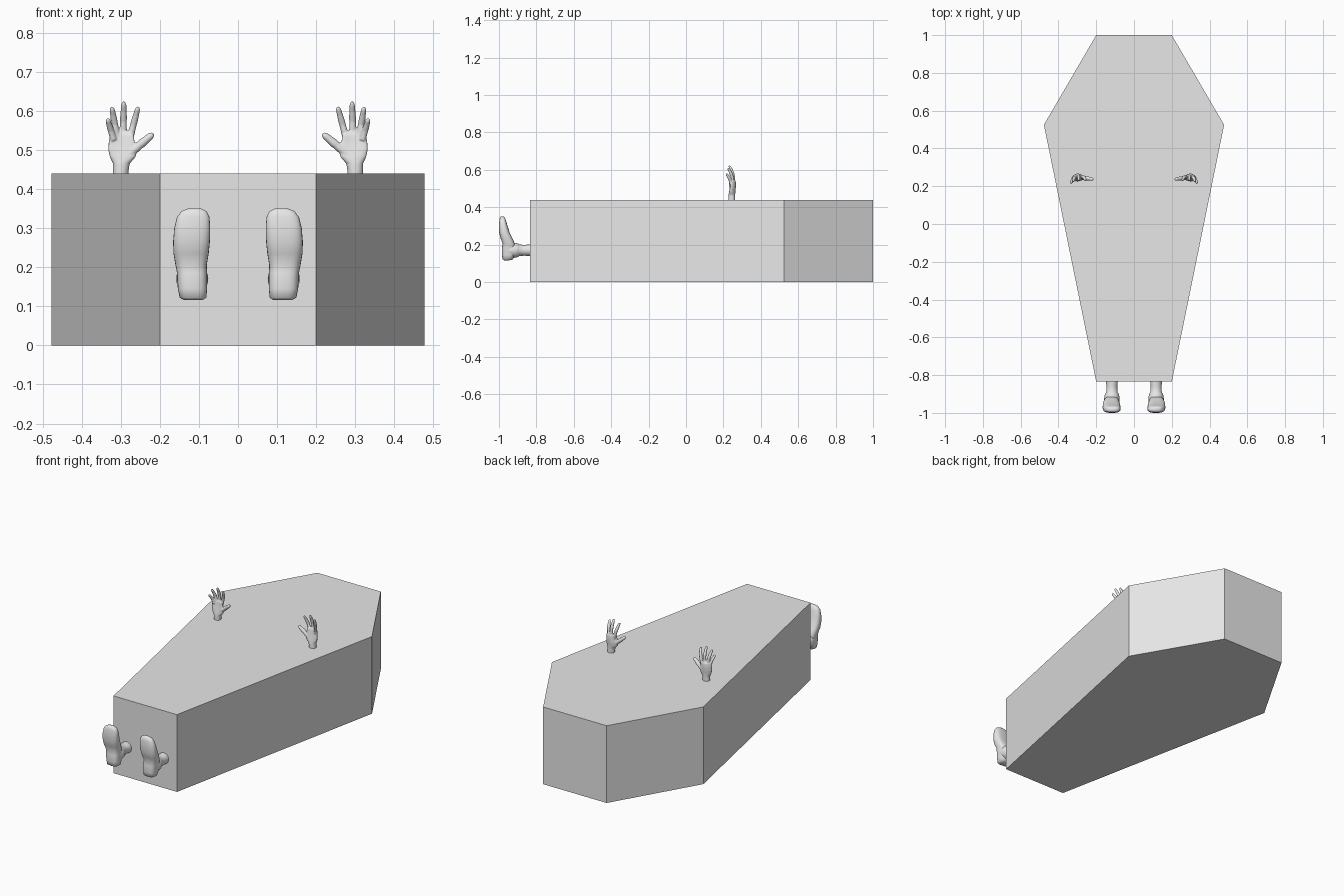
import bpy, bmesh
from math import cos, sin, pi, copysign
from mathutils import Vector

cube = bpy.data.objects.get("Cube")
if cube:
    bpy.data.objects.remove(cube, do_unlink=True)

grey = bpy.data.materials.new("plain_grey")
grey.use_nodes = True
grey.diffuse_color = (0.8, 0.8, 0.8, 1)
grey.node_tree.nodes["Principled BSDF"].inputs["Base Color"].default_value = (0.8, 0.8, 0.8, 1)


def finish(name, bm, smooth_angle=None):
    bmesh.ops.recalc_face_normals(bm, faces=bm.faces)
    mesh = bpy.data.meshes.new(name)
    bm.to_mesh(mesh)
    bm.free()
    mesh.materials.append(grey)
    obj = bpy.data.objects.new(name, mesh)
    bpy.context.collection.objects.link(obj)
    if smooth_angle:
        bpy.ops.object.select_all(action='DESELECT')
        obj.select_set(True)
        bpy.context.view_layer.objects.active = obj
        bpy.ops.object.shade_smooth_by_angle(angle=smooth_angle)
    return obj


def loft(bm, rings):
    """Skin a list of closed rings of points and cap both ends."""
    loops = [[bm.verts.new(p) for p in ring] for ring in rings]
    n = len(loops[0])
    for a, b in zip(loops, loops[1:]):
        for i in range(n):
            j = (i + 1) % n
            bm.faces.new((a[i], a[j], b[j], b[i]))
    bm.faces.new(loops[0])
    bm.faces.new(loops[-1])


def section(x0, x1, y0, y1, z, power=1.0, cup=0.0, n=28):
    """Rounded horizontal section; cup bends its sides forward."""
    pts = []
    for i in range(n):
        c, s = cos(2 * pi * i / n), sin(2 * pi * i / n)
        dx = copysign(abs(c) ** power, c)
        dy = copysign(abs(s) ** power, s)
        pts.append(Vector(((x0 + x1) / 2 + dx * (x1 - x0) / 2,
                           (y0 + y1) / 2 + dy * (y1 - y0) / 2 - cup * dx * dx, z)))
    return pts


def tube(bm, path, radii, n=14):
    """Round tapered tube along a path."""
    path = [Vector(p) for p in path]
    rings = []
    for i, (p, r) in enumerate(zip(path, radii)):
        t = (path[min(i + 1, len(path) - 1)] - path[max(i - 1, 0)]).normalized()
        u = t.cross(Vector((0.1, 1, 0.2))).normalized()
        if abs(t.y) > 0.9:
            u = Vector((1, 0, 0))
        v = t.cross(u).normalized()
        rings.append([p + r * (cos(2 * pi * k / n) * u + sin(2 * pi * k / n) * v) for k in range(n)])
    loft(bm, rings)


def finger(bm, base, tip, radius, bow):
    """Finger curling forward, with a rounded tip."""
    base, tip = Vector(base), Vector(tip)
    path, radii = [], []
    for t, r in ((0, 1), (.2, 1), (.45, .93), (.55, .97), (.75, .85),
                 (.9, .75), (.96, .55), (1, .2)):
        path.append(base.lerp(tip, t) + Vector((0, bow * sin(pi * t), 0)))
        radii.append(radius * r)
    tube(bm, path, radii)


def mirror_x(bm):
    for v in bm.verts:
        v.co.x = -v.co.x


# Coffin: six-sided prism
outline = [(-.2, 1), (.2, 1), (.477, .525), (.2, -.835), (-.2, -.835), (-.477, .525)]
bm = bmesh.new()
loft(bm, [[Vector((x, y, z)) for x, y in outline] for z in (0, .44)])
finish("coffin", bm)

# Shoe sections: x0, x1, y0, y1, z from heel to toe
SHOE = [(-.138, -.090, -.972, -.945, .116), (-.149, -.081, -.981, -.925, .122),
        (-.154, -.079, -.984, -.915, .145), (-.156, -.079, -.984, -.911, .185),
        (-.160, -.080, -.980, -.915, .205), (-.165, -.075, -.992, -.928, .235),
        (-.166, -.072, -.999, -.943, .265), (-.163, -.071, -1.0, -.954, .300),
        (-.156, -.073, -.998, -.962, .328), (-.145, -.080, -.995, -.967, .343),
        (-.128, -.094, -.990, -.973, .350)]

# Fingers: base, tip, radius, backward bow
FINGERS = [((-.318, .240, .525), (-.334, .214, .580), .0085, .006),
           ((-.309, .248, .530), (-.323, .224, .610), .0090, .008),
           ((-.294, .253, .530), (-.292, .230, .624), .0092, .009),
           ((-.278, .250, .525), (-.255, .230, .611), .0090, .008),
           ((-.282, .243, .487), (-.216, .236, .542), .0115, .002)]

for side in ("right", "left"):
    # Shoe
    bm = bmesh.new()
    loft(bm, [section(*s, power=.72) for s in SHOE])
    if side == "left":
        mirror_x(bm)
    finish(side + "_shoe", bm, 1.0)

    # Lower leg with ankle collar
    bm = bmesh.new()
    tube(bm, [(-.117, y, .170) for y in (-.95, -.925, -.905, -.897, -.89, -.86, -.80)],
         [.039, .041, .038, .035, .030, .029, .034], 24)
    if side == "left":
        mirror_x(bm)
    finish(side + "_leg", bm, 1.0)

    # Hand: wrist and cupped palm, fused with the fingers
    bm = bmesh.new()
    loft(bm, [section(*s) for s in
              [(-.321, -.279, .226, .264, .40, 1, 0), (-.320, -.280, .226, .263, .445, 1, 0),
               (-.320, -.277, .227, .263, .465, 1, .002), (-.328, -.262, .230, .264, .482, 1, .006),
               (-.332, -.259, .234, .266, .500, 1, .010), (-.331, -.264, .238, .267, .520, 1, .012),
               (-.328, -.267, .241, .266, .538, 1, .012), (-.318, -.275, .245, .262, .548, 1, .007)]])
    for f in FINGERS:
        finger(bm, *f)
    if side == "left":
        mirror_x(bm)
    hand = finish(side + "_hand", bm, pi)
    fuse = hand.modifiers.new("fuse", 'REMESH')
    fuse.mode = 'VOXEL'
    fuse.voxel_size = .0022
    fuse.use_smooth_shade = True
    soften = hand.modifiers.new("soften", 'SMOOTH')
    soften.factor = .5
    soften.iterations = 4
